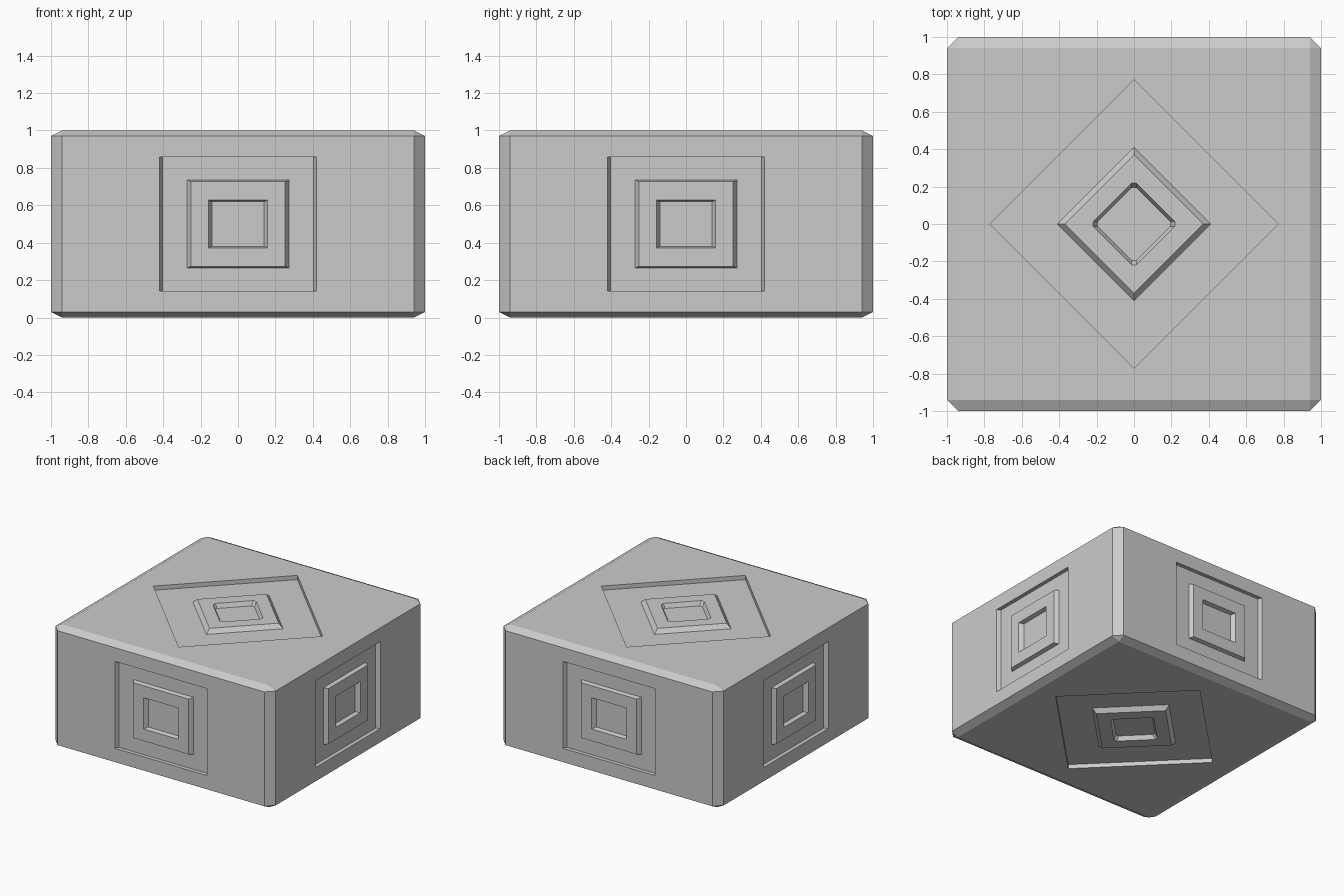
import bpy, bmesh
from math import radians
from mathutils import Matrix, Vector

if "Cube" in bpy.data.objects:
    bpy.data.objects.remove(bpy.data.objects["Cube"])

# Panel steps, from the rim inward: (half width, half height, depth below the face)
SIDE = [(0.42, 0.357, 0), (0.405, 0.357, 0.032), (0.273, 0.235, 0.032),
        (0.252, 0.227, 0), (0.159, 0.128, 0), (0.138, 0.119, 0.032)]
# Diamond steps for top and bottom: (corner radius, corner cut, depth)
DIAMOND = [(0.77, 0, 0), (0.77, 0, 0.035), (0.41, 0, 0.035),
           (0.37, 0, 0), (0.218, 0.013, 0), (0.195, 0.013, 0.035)]


def side_ring(mid, normal, corners, step):
    w, h, d = step
    ring = []
    for c in corners:
        k = c - mid
        p = Vector([0 if abs(a) < 0.01 else (w if a > 0 else -w) for a in k])
        p.z = h if k.z > 0 else -h
        ring.append(mid + p - normal * d)
    return ring


def diamond_ring(mid, normal, corners, step):
    r, cut, d = step
    turn = Matrix.Rotation(radians(45), 3, normal)
    ring = []
    for c in corners:
        out = turn @ (c - mid).normalized()
        base = mid + out * r - normal * d
        along = normal.cross(out) * cut
        ring += [base - along, base + along] if cut else [base]
    return ring


def join_rings(bm, a, b):
    n, m = len(a), len(b)
    for i in range(n):
        j = (i + 1) % n
        if n == m:
            bm.faces.new((a[i], a[j], b[j], b[i]))
        else:  # four corners stepping to clipped corners
            bm.faces.new((a[i], b[2 * i + 1], b[2 * i]))
            bm.faces.new((a[i], a[j], b[2 * j], b[2 * i + 1]))


# Bevelled block, flattened to half height
bm = bmesh.new()
bmesh.ops.create_cube(bm, size=2)
bmesh.ops.bevel(bm, geom=bm.edges[:], offset=0.06, segments=1,
                profile=0.5, affect='EDGES')
for v in bm.verts:
    v.co = Vector((v.co.x, v.co.y, v.co.z * 0.5 + 0.5))
bm.normal_update()

# Nested stepped panels on all six faces
panels = sorted(bm.faces, key=lambda f: -f.calc_area())[:6]
for face in panels:
    normal = face.normal.copy()
    loop = list(face.verts)
    corners = [v.co.copy() for v in loop]
    mid = sum(corners, Vector()) / 4
    flat = abs(normal.z) > 0.9
    make, steps = (diamond_ring, DIAMOND) if flat else (side_ring, SIDE)
    bm.faces.remove(face)
    for step in steps:
        ring = [bm.verts.new(p) for p in make(mid, normal, corners, step)]
        join_rings(bm, loop, ring)
        loop = ring
    bm.faces.new(loop)

bmesh.ops.recalc_face_normals(bm, faces=bm.faces[:])
mesh = bpy.data.meshes.new("panelled_block")
bm.to_mesh(mesh)
bm.free()
bpy.context.collection.objects.link(bpy.data.objects.new("panelled_block", mesh))
